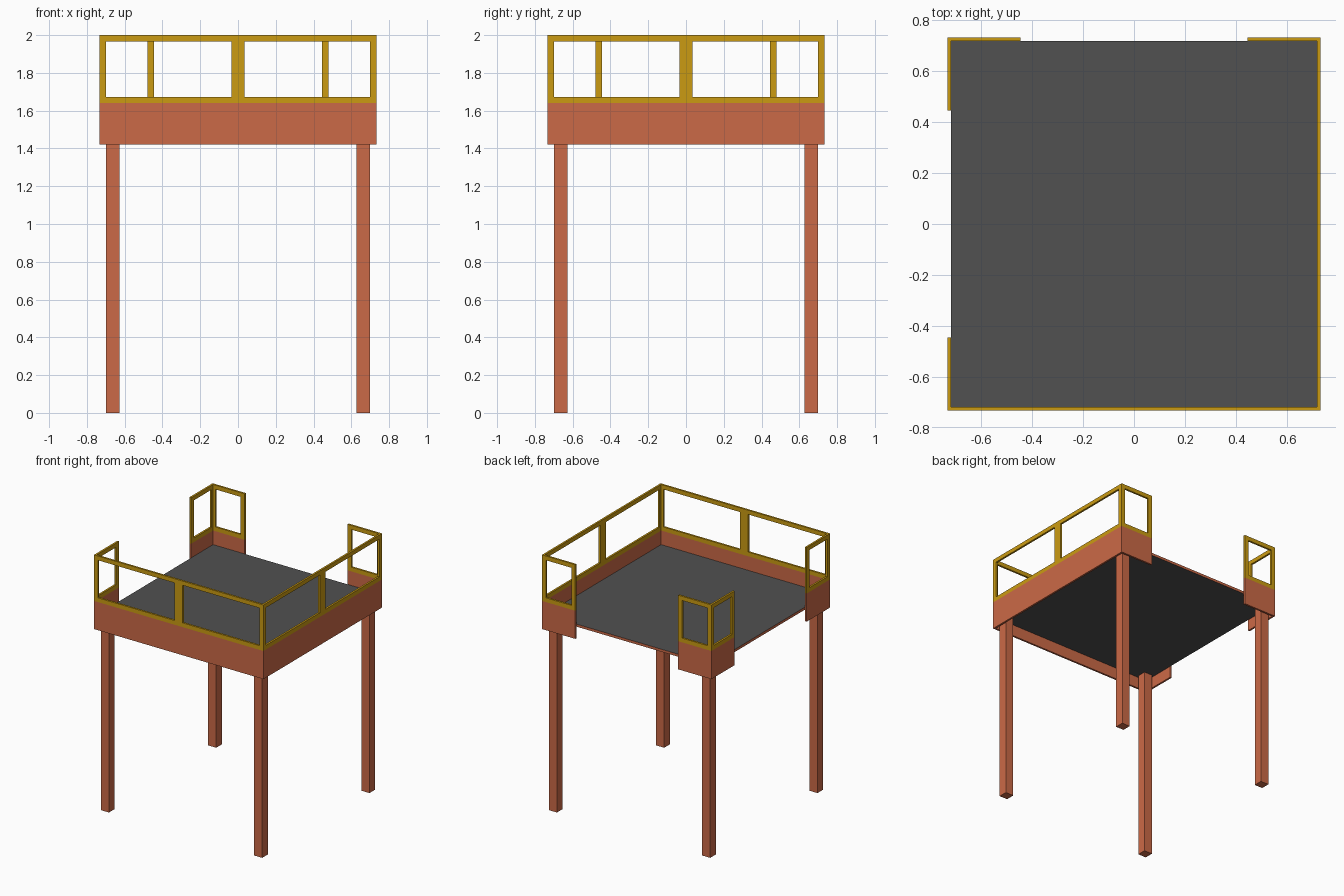
import bpy, bmesh
from mathutils import Matrix, Vector

cube = bpy.data.objects.get("Cube")
if cube:
    bpy.data.objects.remove(cube, do_unlink=True)


def material(name, rgb):
    m = bpy.data.materials.new(name)
    m.use_nodes = True
    m.diffuse_color = (*rgb, 1)
    m.node_tree.nodes["Principled BSDF"].inputs["Base Color"].default_value = (*rgb, 1)
    return m


ORANGE = material("burnt_orange", (0.60, 0.143, 0.063))
YELLOW = material("safety_yellow", (0.60, 0.33, 0.006))
GREY = material("deck_grey", (0.082, 0.082, 0.082))

HALF, THICK = 0.733, 0.015      # outer half width, wall thickness
INNER = HALF - THICK
OPEN = 0.445                    # half width of the openings
BASE, SILL, TOP = 1.42, 1.64, 2.0
POST, RAIL = 0.034, 0.033
DECK_LOW, DECK_TOP = 1.51, 1.53


def boxes(name, spans, *mats):
    """One object made of boxes, each given as (low corner, high corner)."""
    bm = bmesh.new()
    for low, high in spans:
        low, high = Vector(low), Vector(high)
        bmesh.ops.create_cube(bm, size=1, matrix=Matrix.Translation((low + high) / 2)
                              @ Matrix.Diagonal((*(high - low), 1)))
    mesh = bpy.data.meshes.new(name)
    bm.to_mesh(mesh)
    bm.free()
    for m in mats:
        mesh.materials.append(m)
    obj = bpy.data.objects.new(name, mesh)
    bpy.context.collection.objects.link(obj)
    return obj


def panel(name, axis, side, start, end, posts):
    """Solid skirt with an open railing frame on top, running along one axis."""
    near, far = sorted((side * INNER, side * HALF))

    def span(a, b, z0, z1):
        if axis == "x":
            return (a, near, z0), (b, far, z1)
        return (near, a, z0), (far, b, z1)

    boxes(name + "_skirt", [span(start, end, BASE, SILL)], ORANGE)
    rails = [span(start, end, SILL, SILL + RAIL), span(start, end, TOP - RAIL, TOP)]
    uprights = [span(a, b, SILL + RAIL, TOP - RAIL) for a, b in posts]
    boxes(name + "_railing", rails + uprights, YELLOW)


CORNER = HALF - POST            # inner edge of the corner posts
MIDDLE = (-POST, POST)

# Closed front and left sides
panel("front", "x", -1, -HALF, HALF, [(-HALF, -CORNER), MIDDLE, (CORNER, HALF)])
panel("left", "y", 1, -INNER, INNER, [(-INNER, -CORNER), MIDDLE, (CORNER, INNER)])

# Short corner panels beside the openings at the back and right
for axis, side, edge, names in (("x", 1, HALF, ("back_right", "back_left")),
                                ("y", -1, INNER, ("right_front", "right_back"))):
    panel(names[0], axis, side, -edge, -OPEN, [(-edge, -CORNER), (-OPEN - POST, -OPEN)])
    panel(names[1], axis, side, OPEN, edge, [(OPEN, OPEN + POST), (CORNER, edge)])

# Deck: grey top and underside, orange edge
deck = boxes("deck", [((-INNER, -INNER, DECK_LOW), (INNER, INNER, DECK_TOP))], GREY, ORANGE)
for face in deck.data.polygons:
    face.material_index = 0 if abs(face.normal.z) > 0.5 else 1

# Legs
for x, lr in ((-1, "right"), (1, "left")):
    for y, fb in ((-1, "front"), (1, "back")):
        cx, cy, h = x * 0.663, y * 0.663, 0.035
        boxes(f"{fb}_{lr}_leg", [((cx - h, cy - h, 0), (cx + h, cy + h, DECK_LOW))], ORANGE)
